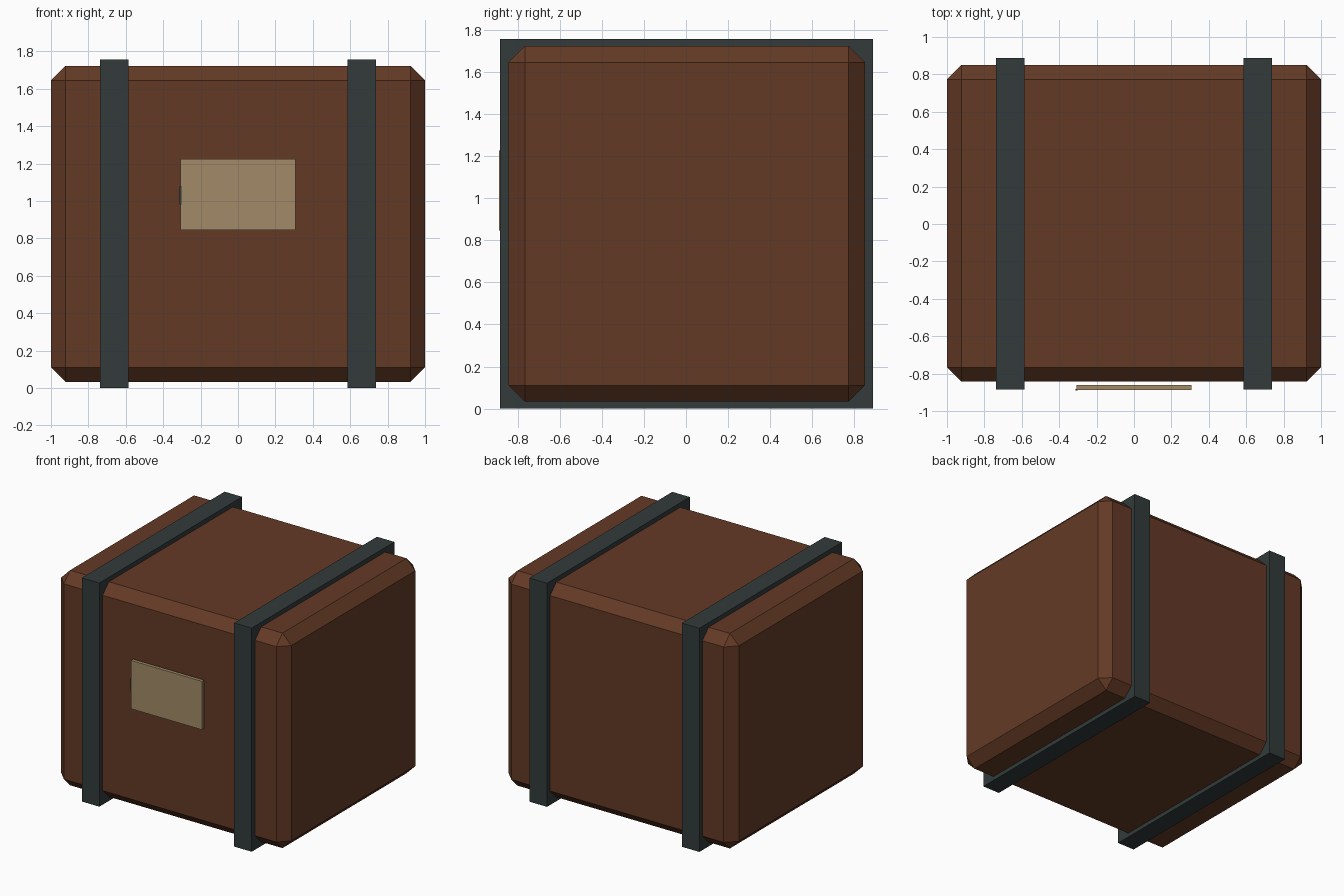
import bpy, bmesh
from mathutils import Vector

if "Cube" in bpy.data.objects:
    bpy.data.objects.remove(bpy.data.objects["Cube"])


def material(name, rgb):
    m = bpy.data.materials.new(name)
    m.diffuse_color = (*rgb, 1)
    m.use_nodes = True
    m.node_tree.nodes["Principled BSDF"].inputs["Base Color"].default_value = m.diffuse_color
    return m


brown = material("brown leather", (0.127, 0.042, 0.019))
slate = material("dark slate", (0.032, 0.044, 0.042))
tan = material("tan label", (0.361, 0.254, 0.136))


def box(name, lo, hi, mat, chamfer=0):
    """Axis-aligned box between two corners, optionally with flat chamfers."""
    lo, hi = Vector(lo), Vector(hi)
    bm = bmesh.new()
    bmesh.ops.create_cube(bm, size=1)
    for v in bm.verts:
        v.co = (lo + hi) / 2 + v.co * (hi - lo)
    if chamfer:
        bmesh.ops.bevel(bm, geom=bm.edges[:], offset=chamfer, segments=1,
                        affect='EDGES', profile=0.5)
    me = bpy.data.meshes.new(name)
    bm.to_mesh(me)
    bm.free()
    me.materials.append(mat)
    ob = bpy.data.objects.new(name, me)
    bpy.context.collection.objects.link(ob)
    return ob


# Chamfered crate body
box("crate_body", (-1, -0.843, 0.033), (1, 0.85, 1.722), brown, 0.077)

# Two straps wrapped around the body
for side, x in (("left", -0.662), ("right", 0.662)):
    box(side + "_strap", (x - 0.076, -0.884, 0), (x + 0.076, 0.888, 1.757), slate)

# Label plate standing just off the front
box("front_label", (-0.308, -0.888, 0.845), (0.308, -0.861, 1.225), tan)

# Small dark nick on the label's left edge
box("label_nick", (-0.312, -0.889, 0.98), (-0.303, -0.882, 1.08), slate)
